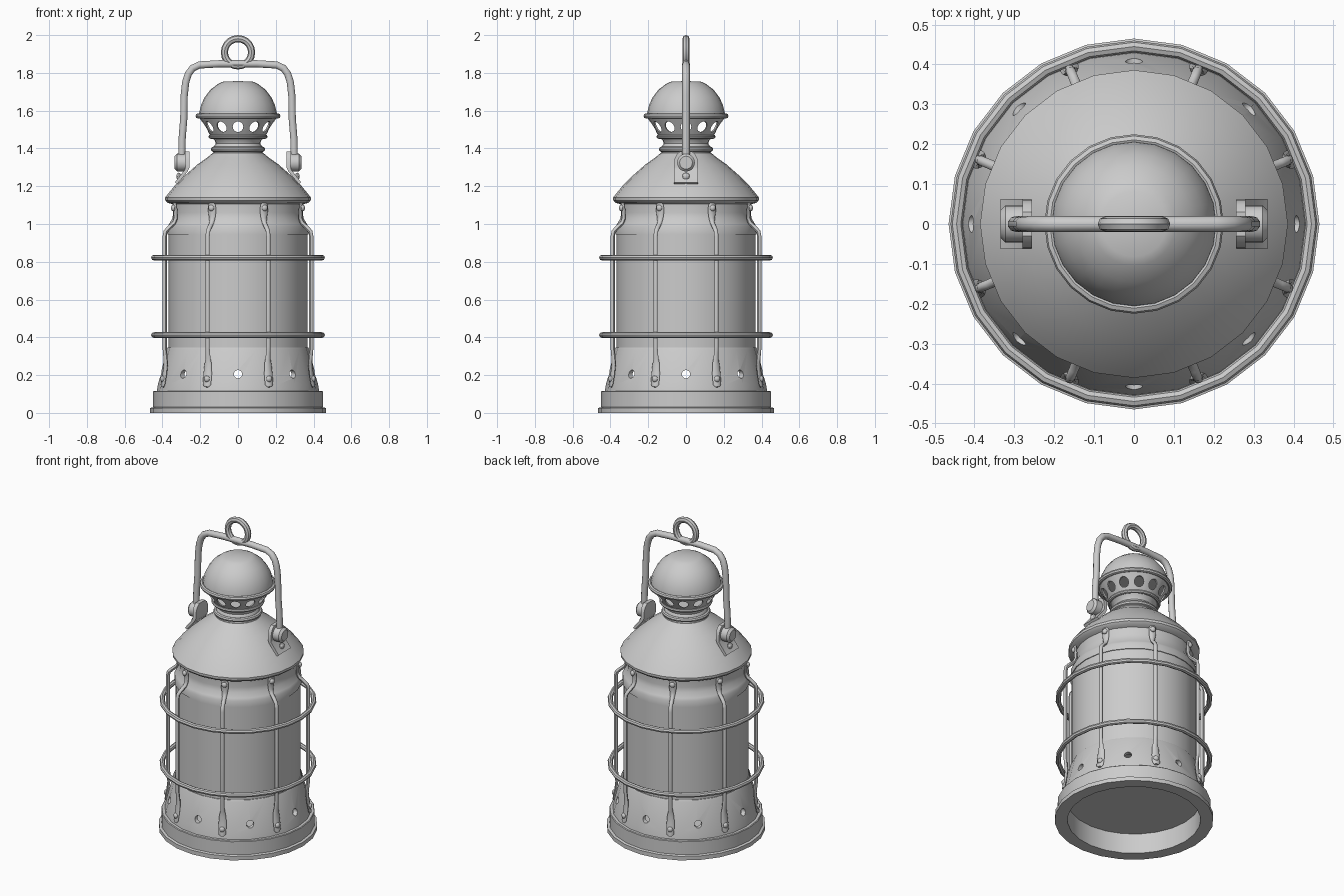
import bpy, bmesh
from math import sin, cos, pi, radians
from mathutils import Vector, Matrix

if "Cube" in bpy.data.objects:
    bpy.data.objects.remove(bpy.data.objects["Cube"])

SEG = 24


def finish(bm, name, angle=35):
    bmesh.ops.remove_doubles(bm, verts=bm.verts, dist=1e-5)
    bmesh.ops.recalc_face_normals(bm, faces=bm.faces)
    me = bpy.data.meshes.new(name)
    bm.to_mesh(me)
    bm.free()
    ob = bpy.data.objects.new(name, me)
    bpy.context.collection.objects.link(ob)
    smooth(ob, angle)
    return ob


def smooth(ob, angle=35):
    bpy.ops.object.select_all(action='DESELECT')
    ob.select_set(True)
    bpy.context.view_layer.objects.active = ob
    bpy.ops.object.shade_smooth_by_angle(angle=radians(angle))


def skin(bm, rings, loop=False):
    """Bridge consecutive rings of vertices with quads."""
    n = len(rings[0])
    pairs = list(zip(rings, rings[1:])) + ([(rings[-1], rings[0])] if loop else [])
    for a, b in pairs:
        for i in range(n):
            bm.faces.new((a[i], a[(i + 1) % n], b[(i + 1) % n], b[i]))


def lathe(name, profile, closed=False, seg=SEG):
    bm = bmesh.new()
    rings = [[bm.verts.new((r * cos(2 * pi * i / seg), r * sin(2 * pi * i / seg), z))
              for i in range(seg)] for r, z in profile]
    skin(bm, rings, closed)
    return finish(bm, name)


def torus(name, radius, z, tube, seg=SEG, n=8):
    return lathe(name, [(radius + tube * cos(2 * pi * i / n), z + tube * sin(2 * pi * i / n))
                        for i in range(n)], True, seg)


def loft(bm, stations, turn=0.0, n=8):
    """Sweep a section along (radius, z, half width, half thickness) stations, turned about z."""
    rot = Matrix.Rotation(turn, 3, 'Z')
    k, off = (2 ** 0.5, pi / 4) if n == 4 else (1, 0)
    rings = []
    for i, (r, z, w, t) in enumerate(stations):
        a, b = stations[max(i - 1, 0)], stations[min(i + 1, len(stations) - 1)]
        d = Vector((b[0] - a[0], 0, b[1] - a[1])).normalized()
        nrm = Vector((-d.z, 0, d.x))
        rings.append([bm.verts.new(rot @ (Vector((r, 0, z))
                      + nrm * (t * k * sin(off + 2 * pi * j / n))
                      + Vector((0, w * k * cos(off + 2 * pi * j / n), 0)))) for j in range(n)])
    skin(bm, rings)
    bm.faces.new(rings[0])
    bm.faces.new(rings[-1])


def radial_cylinder(bm, turn, r0, r1, z, radius, seg=16, r2=None):
    m = (Matrix.Rotation(turn, 4, 'Z') @ Matrix.Translation(((r0 + r1) / 2, 0, z))
         @ Matrix.Rotation(pi / 2, 4, 'Y'))
    bmesh.ops.create_cone(bm, cap_ends=True, segments=seg, radius1=radius,
                          radius2=radius if r2 is None else r2, depth=r1 - r0, matrix=m)


def rivet(bm, turn, r, z, radius=0.017):
    m = Matrix.Rotation(turn, 4, 'Z') @ Matrix.Translation((r, 0, z)) @ Matrix.Diagonal((0.7, 1, 1, 1))
    bmesh.ops.create_uvsphere(bm, u_segments=10, v_segments=6, radius=radius, matrix=m)


def punch(ob, count, r0, r1, z, radius):
    """Cut a circle of round holes through a shell."""
    bm = bmesh.new()
    for k in range(count):
        radial_cylinder(bm, 2 * pi * k / count, r0, r1, z, radius)
    cutter = finish(bm, "hole_cutter")
    cutter.hide_render = True
    mod = ob.modifiers.new("holes", 'BOOLEAN')
    mod.operation, mod.solver, mod.object = 'DIFFERENCE', 'EXACT', cutter
    bpy.ops.object.select_all(action='DESELECT')
    bpy.context.view_layer.objects.active = ob
    ob.select_set(True)
    bpy.ops.object.modifier_apply(modifier=mod.name)
    bpy.data.objects.remove(cutter)
    smooth(ob, 30)


# base with recessed underside
lathe("base", [(0, 0.13), (0.39, 0.13), (0.39, 0), (0.465, 0), (0.465, 0.026), (0.45, 0.03),
               (0.45, 0.113), (0.446, 0.117), (0.40, 0.117)])

# flared lower body with air holes
lower = lathe("lower_body", [(0.43, 0.112), (0.424, 0.15), (0.377, 0.335), (0.372, 0.345),
                             (0.35, 0.345), (0.355, 0.32), (0.405, 0.112)], True)
punch(lower, 8, 0.3, 0.5, 0.205, 0.022)

# glass cylinder and collar above it
lathe("glass", [(0, 0.335), (0.368, 0.335), (0.368, 0.975), (0, 0.975)])
lathe("upper_collar", [(0.35, 0.945), (0.373, 0.945), (0.373, 0.985), (0.365, 1.0), (0.347, 1.03),
                       (0.343, 1.06), (0.347, 1.12)])

# roof
lathe("roof", [(0.33, 1.10), (0.372, 1.112), (0.385, 1.125), (0.386, 1.14), (0.372, 1.158),
               (0.335, 1.203), (0.28, 1.258), (0.215, 1.315), (0.165, 1.35), (0.135, 1.375), (0, 1.378)])

# chimney neck and beads
lathe("chimney_neck", [(0.132, 1.37), (0.128, 1.41), (0.118, 1.425), (0.122, 1.44), (0.143, 1.465), (0, 1.467)])
torus("neck_ring", 0.13, 1.396, 0.014)
torus("vent_ring", 0.145, 1.462, 0.011)

# perforated vent under the cap
vent = lathe("vent", [(0.143, 1.462), (0.207, 1.568), (0.197, 1.568), (0.133, 1.462)], True)
punch(vent, 12, 0.1, 0.3, 1.515, 0.028)

# cap dome and rim
torus("cap_rim", 0.211, 1.572, 0.014)
lathe("cap_dome", [(0, 1.572), (0.207, 1.572), (0.205, 1.592), (0.195, 1.632), (0.176, 1.672),
                   (0.146, 1.711), (0.105, 1.742), (0.082, 1.753), (0, 1.757)])

# guard bars with flattened riveted ends
bar = [(0.364, 1.112, 0.012, 0.007), (0.362, 1.10, 0.022, 0.008), (0.358, 1.06, 0.022, 0.008),
       (0.357, 1.03, 0.017, 0.009), (0.366, 1.005, 0.013, 0.011), (0.395, 0.98, 0.012, 0.012),
       (0.415, 0.96, 0.012, 0.012), (0.42, 0.935, 0.012, 0.012), (0.42, 0.34, 0.012, 0.012),
       (0.415, 0.29, 0.014, 0.011), (0.414, 0.255, 0.021, 0.009), (0.421, 0.20, 0.024, 0.008),
       (0.430, 0.15, 0.023, 0.008), (0.433, 0.137, 0.012, 0.007)]
for k in range(8):
    turn = pi / 8 + k * pi / 4
    bm = bmesh.new()
    loft(bm, bar, turn)
    rivet(bm, turn, 0.371, 1.085)
    rivet(bm, turn, 0.432, 0.18)
    finish(bm, f"guard_bar_{k + 1}", 45)

# guard hoops
for name, z in (("lower_guard_hoop", 0.412), ("upper_guard_hoop", 0.822)):
    torus(name, 0.445, z, 0.015)

# handle lugs: bent plate, rivet and pivot knob
for side, turn in (("right", 0), ("left", pi)):
    bm = bmesh.new()
    loft(bm, [(0.328, 1.216, 0.063, 0.008), (0.274, 1.283, 0.063, 0.009), (0.268, 1.30, 0.063, 0.011),
              (0.268, 1.345, 0.060, 0.012), (0.268, 1.37, 0.048, 0.012), (0.268, 1.385, 0.03, 0.012)], turn, 4)
    rivet(bm, turn, 0.313, 1.252, 0.02)
    radial_cylinder(bm, turn, 0.27, 0.322, 1.325, 0.047, 20)
    radial_cylinder(bm, turn, 0.322, 0.335, 1.325, 0.047, 20, 0.034)
    finish(bm, f"{side}_handle_lug", 30)

# carrying handle
half = [(0.297, 1.315), (0.297, 1.38), (0.296, 1.45), (0.287, 1.56), (0.285, 1.68), (0.277, 1.75),
        (0.263, 1.795), (0.24, 1.825), (0.205, 1.842), (0.1, 1.848)]
path = half + [(-x, z) for x, z in reversed(half)]
bm = bmesh.new()
loft(bm, [(x, z, 0.02, 0.02) for x, z in path], 0, 10)
finish(bm, "handle", 50)

# hanging ring
ring = torus("hanging_ring", 0.072, 0, 0.019, 20)
ring.rotation_euler = (pi / 2, 0, 0)
ring.location = (0, 0, 1.909)
